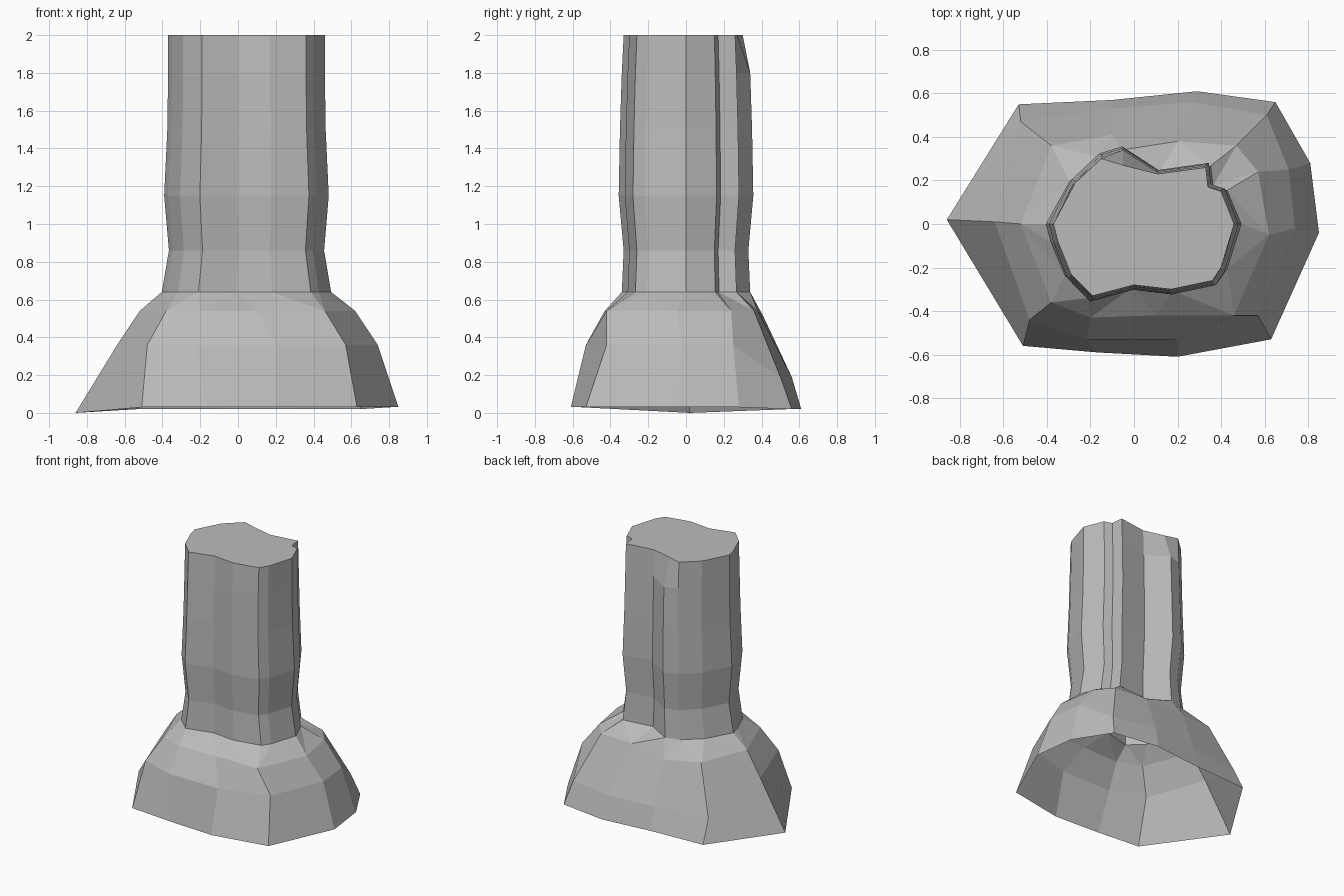
import bpy
import bmesh
from math import atan2, pi

default_cube = bpy.data.objects.get("Cube")
if default_cube:
    bpy.data.objects.remove(default_cube, do_unlink=True)

AXIS = 0.05  # the column stands slightly off centre

stone = bpy.data.materials.new("stone grey")
stone.use_nodes = True
grey = (0.5, 0.5, 0.5, 1)
stone.diffuse_color = grey
stone.node_tree.nodes["Principled BSDF"].inputs["Base Color"].default_value = grey


def add_ring(bm, points):
    """Add one loop of vertices."""
    return [bm.verts.new(point) for point in points]


def skin(bm, lower, upper):
    """Join two loops of equal length with quads."""
    count = len(lower)
    for i in range(count):
        j = (i + 1) % count
        bm.faces.new((lower[i], lower[j], upper[j], upper[i]))


def turn(loop, index):
    """Angle of a loop vertex, measured from the left side of the axis."""
    if index == 0:
        return 0
    if index >= len(loop):
        return 2 * pi
    x, y, z = loop[index].co
    return (atan2(y, x - AXIS) + pi) % (2 * pi)


def stitch(bm, lower, upper):
    """Join two loops of different length with triangles, walking by angle."""
    i = j = 0
    while i < len(lower) or j < len(upper):
        a, b = lower[i % len(lower)], upper[j % len(upper)]
        step_lower = j >= len(upper) or (
            i < len(lower) and turn(lower, i + 1) <= turn(upper, j + 1))
        if step_lower:
            i += 1
            bm.faces.new((a, lower[i % len(lower)], b))
        else:
            j += 1
            bm.faces.new((a, upper[j % len(upper)], b))


def finish(bm, name):
    """Turn the faces outward and make a flat shaded object."""
    bmesh.ops.recalc_face_normals(bm, faces=bm.faces[:])
    mesh = bpy.data.meshes.new(name)
    bm.to_mesh(mesh)
    bm.free()
    mesh.materials.append(stone)
    part = bpy.data.objects.new(name, mesh)
    bpy.context.collection.objects.link(part)
    return part


# Column outline, from the left side round the front, in hundredths
outline = [(-37, 0), (-35, -8), (-29, -23), (-19, -33), (0, -28), (17, -30),
           (36, -26), (40, -20), (46, 0), (40, 15), (34, 17), (33, 26),
           (11, 23), (-5, 33), (-15, 30), (-27, 19)]
BULGE = 13  # rear rib that fades out at the top


def column_ring(height, width, depth):
    """Scale the outline about the column axis at one height."""
    ring = []
    for i, (x, y) in enumerate(outline):
        if i == BULGE and height == 2:
            y = 27
        ring.append((AXIS + (x / 100 - AXIS) * width, y / 100 * depth, height))
    return ring


levels = [(0.64, 1.08, 1.03), (0.86, 0.99, 1), (1.15, 1.05, 1.08),
          (1.5, 1.01, 1.06), (1.8, 1, 1.03), (2, 1, 1)]

# Column with a closed top
bm = bmesh.new()
rings = [add_ring(bm, column_ring(*level)) for level in levels]
for lower, upper in zip(rings, rings[1:]):
    skin(bm, lower, upper)
bm.faces.new(rings[-1])
finish(bm, "column")

# Flared base outlines, in the same order as the column
rim = [(-86, 2), (-51, -56), (-17, -59), (20, -61), (63, -53), (85, -4),
       (81, 28), (65, 56), (29, 61), (-10, 57), (-53, 55)]
waist = [(-64, 1), (-48, -44), (-22, -53), (20, -53), (57, -42), (74, -2),
         (71, 25), (61, 50), (27, 56), (-10, 53), (-52, 47)]
shoulder = [(-52, 0), (-38, -36), (-20, -43), (10, -42), (46, -42), (62, -5),
            (57, 24), (47, 36), (20, 38), (-10, 41), (-38, 36)]


def base_ring(points, height, rear_height):
    """Place an outline, with its rear corners at their own height."""
    return [(x / 100, y / 100, rear_height if y > 40 else height)
            for x, y in points]


# Flared hollow base, open below and stitched to the foot of the column
bm = bmesh.new()
bottom = add_ring(bm, base_ring(rim, 0.03, 0.02))
bottom[0].co.z = 0
middle = add_ring(bm, base_ring(waist, 0.36, 0.19))
top = add_ring(bm, base_ring(shoulder, 0.54, 0.51))
neck = add_ring(bm, column_ring(*levels[0]))
skin(bm, bottom, middle)
skin(bm, middle, top)
stitch(bm, top, neck)
finish(bm, "flared_base")
